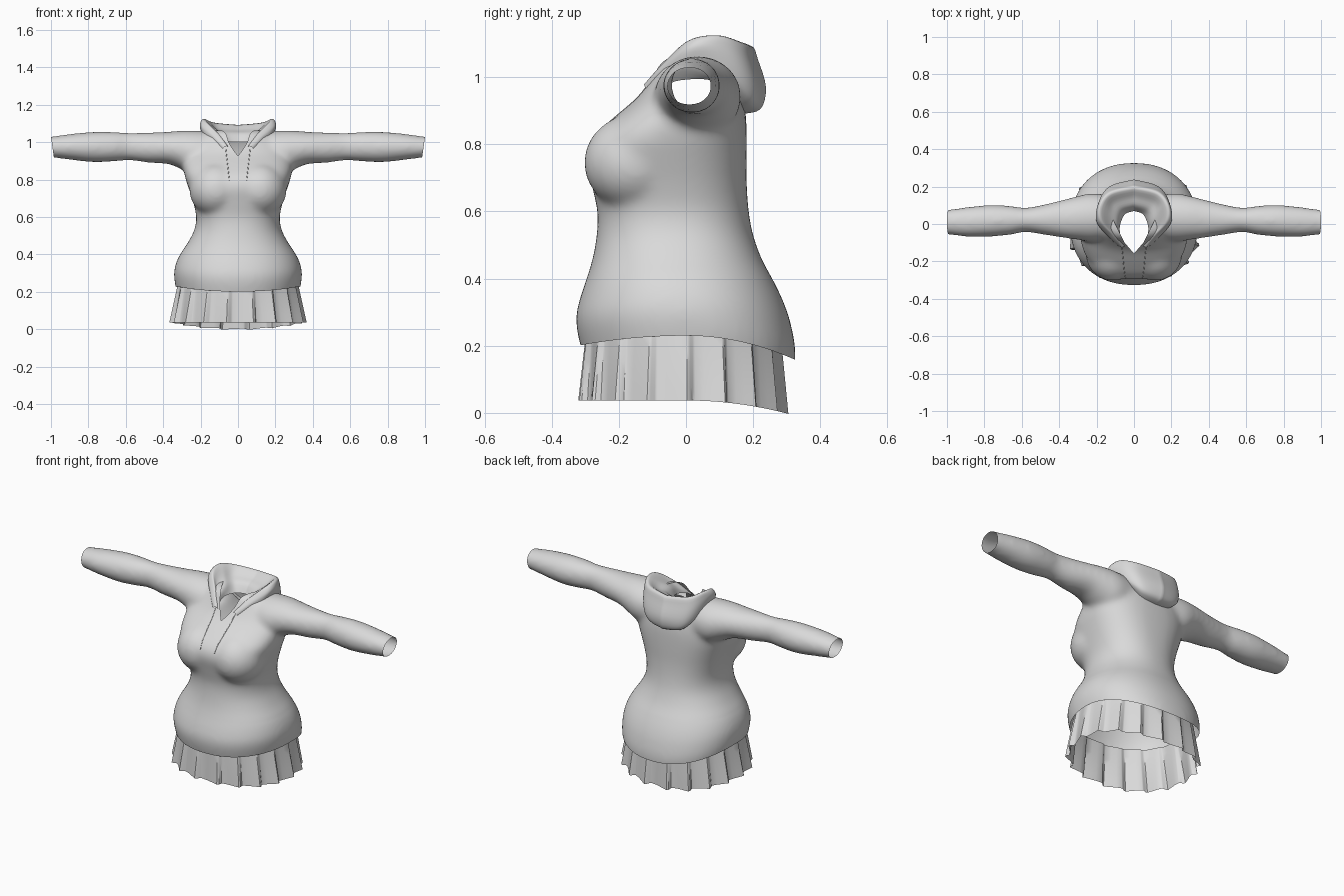
import bpy, bmesh
from math import sin, cos, pi, copysign
from mathutils import Matrix, Vector
from mathutils.bvhtree import BVHTree

if "Cube" in bpy.data.objects:
    bpy.data.objects.remove(bpy.data.objects["Cube"])

GREY = (0.7, 0.7, 0.7, 1)
cloth = bpy.data.materials.new("grey_cloth")
cloth.use_nodes = True
cloth.diffuse_color = GREY
cloth.node_tree.nodes["Principled BSDF"].inputs["Base Color"].default_value = GREY


def spline(rows, steps):
    """Smooth curve through tuples of any length."""
    pts = [rows[0], *rows, rows[-1]]
    out = []
    for i in range(len(rows) - 1):
        a, b, c, d = pts[i:i + 4]
        for s in range(steps):
            t = s / steps
            out.append(tuple(
                q + t * (r - p) / 2 + t * t * (2 * p - 5 * q + 4 * r - w) / 2
                + t ** 3 * (3 * q - p - 3 * r + w) / 2
                for p, q, r, w in zip(a, b, c, d)))
    return out + [rows[-1]]


def loft(bm, rings, closed=True, caps=False):
    """Join rings of points with quads."""
    grid = [[bm.verts.new(p) for p in ring] for ring in rings]
    n = len(grid[0])
    for lo, hi in zip(grid, grid[1:]):
        for i in range(n if closed else n - 1):
            j = (i + 1) % n
            bm.faces.new((lo[i], lo[j], hi[j], hi[i]))
    if caps:
        bm.faces.new(grid[0][::-1])
        bm.faces.new(grid[-1])


def rounded(angle, power):
    """Point on a unit superellipse."""
    c, s = cos(angle), sin(angle)
    return copysign(abs(c) ** (2 / power), c), copysign(abs(s) ** (2 / power), s)


def oval(n, power):
    return [rounded(2 * pi * i / n, power) for i in range(n)]


def make_object(name, bm):
    mesh = bpy.data.meshes.new(name)
    bm.to_mesh(mesh)
    bm.free()
    mesh.materials.append(cloth)
    obj = bpy.data.objects.new(name, mesh)
    bpy.context.collection.objects.link(obj)
    for poly in mesh.polygons:
        poly.use_smooth = True
    return obj


# Torso: height, half width, front, back, squareness
TORSO = [(.08, .31, -.28, .3, 2.2), (.2, .335, -.315, .327, 2.2), (.28, .342, -.328, .314, 2.2),
         (.34, .333, -.316, .29, 2.2), (.4, .31, -.296, .257, 2.2), (.46, .27, -.278, .225, 2.2),
         (.53, .234, -.266, .2, 2.2), (.6, .223, -.264, .187, 2.3), (.68, .24, -.281, .181, 2.4),
         (.76, .266, -.297, .181, 2.5), (.82, .285, -.275, .181, 2.5), (.88, .292, -.214, .179, 2.4),
         (.94, .28, -.145, .17, 2.3), (1, .24, -.102, .152, 2.2), (1.045, .18, -.078, .125, 2.2),
         (1.065, .12, -.05, .1, 2.2)]
# Sleeve: distance out, front, back, bottom, top
SLEEVE = [(.1, -.08, .15, .83, 1.055), (.22, -.095, .165, .82, 1.062),
          (.3, -.085, .15, .853, 1.062), (.37, -.075, .132, .882, 1.056),
          (.48, -.058, .105, .89, 1.052), (.58, -.043, .087, .903, 1.05),
          (.66, -.058, .097, .897, 1.055), (.77, -.068, .102, .892, 1.056),
          (.9, -.068, .09, .906, 1.044), (1, -.056, .076, .918, 1.03),
          (1.06, -.055, .075, .918, 1.03)]

bm = bmesh.new()
loft(bm, [[(w * u, (f + b) / 2 + (b - f) / 2 * v, z) for u, v in oval(56, power)]
          for z, w, f, b, power in spline(TORSO, 4)], caps=True)
for side in (-1, 1):
    loft(bm, [[(side * x, (f + b) / 2 + (b - f) / 2 * u, (lo + hi) / 2 + (hi - lo) / 2 * v)
               for u, v in oval(32, 2)] for x, f, b, lo, hi in spline(SLEEVE, 4)], caps=True)
    # Shallow chest fullness
    bmesh.ops.create_icosphere(bm, subdivisions=4, radius=1,
                               matrix=Matrix.LocRotScale((side * .115, -.15, .745), None,
                                                         (.145, .154, .145)))
bmesh.ops.recalc_face_normals(bm, faces=bm.faces)
solid = make_object("body_solid", bm)

# Fuse torso and sleeves into one soft skin
fuse = solid.modifiers.new("fuse", "REMESH")
fuse.mode, fuse.voxel_size = "VOXEL", .011
soften = solid.modifiers.new("soften", "SMOOTH")
soften.factor, soften.iterations = .5, 24
bpy.context.view_layer.update()
skin = bpy.data.meshes.new_from_object(solid.evaluated_get(bpy.context.evaluated_depsgraph_get()))
bpy.data.objects.remove(solid)
bm = bmesh.new()
bm.from_mesh(skin)


def cut(bm, point, normal, clear=True, area=None):
    faces = [f for f in bm.faces if area is None or area(f.calc_center_median())]
    geom = set(faces) | {e for f in faces for e in f.edges} | {v for f in faces for v in f.verts}
    bmesh.ops.bisect_plane(bm, geom=list(geom), plane_co=point, plane_no=normal, clear_outer=clear)


# Open the hem and cuffs
cut(bm, (0, 0, .2), (0, 0, -1))
for side in (-1, 1):
    cut(bm, (side, 0, 1.03), (side, 0, -.14))

# Open the neck with a teardrop that ends in a front notch
half = [(0, -.2), (.05, -.1), (.11, -.03), (.135, .03), (.1, .11)]
drop = half + [(0, .135)] + [(-x, y) for x, y in half[:0:-1]]
walls = []
for p, q in zip(drop, drop[1:] + drop[:1]):
    walls.append((Vector((*p, 0)), Vector((q[1] - p[1], p[0] - q[0], 0)).normalized()))


def near_neck(c):
    return c.z > .86 and abs(c.x) < .16 and -.23 < c.y < .16


for point, normal in walls:
    cut(bm, point, normal, False, near_neck)
neck = [f for f in bm.faces if f.calc_center_median().z > .86
        and all((f.calc_center_median() - p).dot(n) < 0 for p, n in walls)]
bmesh.ops.delete(bm, geom=neck, context="FACES")

# Hem rises at the sides and dips behind
for v in bm.verts:
    if v.co.z < .4:
        lift = .03 - (.29 if v.co.y < 0 else .68) * v.co.y ** 2
        v.co.z += lift * (.4 - v.co.z) / .2
surface = BVHTree.FromBMesh(bm)
make_object("sweater_body", bm)

# Hood: cross sections from centre back to the throat, inner base to tucked outer edge
HOOD = [
    [(0, .07, 1.0), (0, .1, 1.045), (0, .145, 1.065), (0, .195, 1.092),
     (0, .215, 1.05), (0, .238, .97), (0, .222, .905), (0, .165, .89)],
    [(.05, .05, 1.0), (.075, .075, 1.045), (.105, .115, 1.07), (.125, .165, 1.104),
     (.138, .18, 1.06), (.132, .2, .98), (.115, .195, .925), (.085, .15, .905)],
    [(.075, -.01, 1.0), (.09, .01, 1.045), (.13, .05, 1.08), (.178, .095, 1.124),
     (.193, .1, 1.095), (.19, .11, 1.045), (.178, .115, 1.0), (.15, .09, .985)],
    [(.072, -.06, .99), (.087, -.045, 1.022), (.125, -.02, 1.06), (.172, .01, 1.11),
     (.198, .01, 1.09), (.19, .0, 1.052), (.175, -.01, 1.025), (.145, -.02, .99)],
    [(.055, -.095, .98), (.063, -.09, .995), (.08, -.08, 1.015), (.108, -.065, 1.045),
     (.13, -.07, 1.032), (.128, -.075, 1.005), (.12, -.08, .98), (.1, -.08, .96)],
    [(.045, -.112, .965), (.05, -.118, .972), (.057, -.122, .978), (.065, -.125, .978),
     (.075, -.123, .973), (.08, -.12, .965), (.078, -.115, .955), (.07, -.105, .945)],
]
flat = spline([sum(section, ()) for section in HOOD], 8)
sections = [spline([row[i:i + 3] for i in range(0, len(row), 3)], 4) for row in flat]
mirrored = [[(-x, y, z) for x, y, z in s] for s in sections[:0:-1]]
bm = bmesh.new()
loft(bm, mirrored + sections, closed=False)
bmesh.ops.recalc_face_normals(bm, faces=bm.faces)
make_object("hood", bm)

# Drawstrings lie on the chest
for side, name in ((-1, "right_drawstring"), (1, "left_drawstring")):
    bm = bmesh.new()
    rings = []
    for i in range(25):
        t = i / 24
        x, z = side * (.066 - .02 * t), .97 - .175 * t
        hit = surface.ray_cast(Vector((x, -1, z)), Vector((0, 1, 0)))[0]
        y = hit.y if hit else -.12
        rings.append([(x + .002 * u, y - .001 + .002 * v, z) for u, v in oval(6, 2)])
    loft(bm, rings, caps=True)
    make_object(name, bm)

# Pleated skirt: repeated knife folds that deepen toward the hem
PLEATS = 18
FOLD = [(0, 0), (.25, .003), (.5, .012), (.78, .026), (.86, .02), (.93, .004)]
rings = []
for row in range(7):
    t = row / 6
    ring = []
    for k in range(PLEATS):
        for step, out in FOLD:
            u, v = rounded(2 * pi * (k + step + .3) / PLEATS, 2.15)
            grow = out * (.35 + .65 * t) - .012
            y = -.008 + (.292 + .01 * t + grow) * v
            hem = .037 - .43 * max(0, y) ** 2
            ring.append(((.318 + .035 * t + grow) * u, y, .27 * (1 - t) + hem * t))
    rings.append(ring)
bm = bmesh.new()
loft(bm, rings)
bmesh.ops.recalc_face_normals(bm, faces=bm.faces)
skirt = make_object("pleated_skirt", bm)
bpy.ops.object.select_all(action="DESELECT")
skirt.select_set(True)
bpy.context.view_layer.objects.active = skirt
bpy.ops.object.shade_smooth_by_angle(angle=.6)
